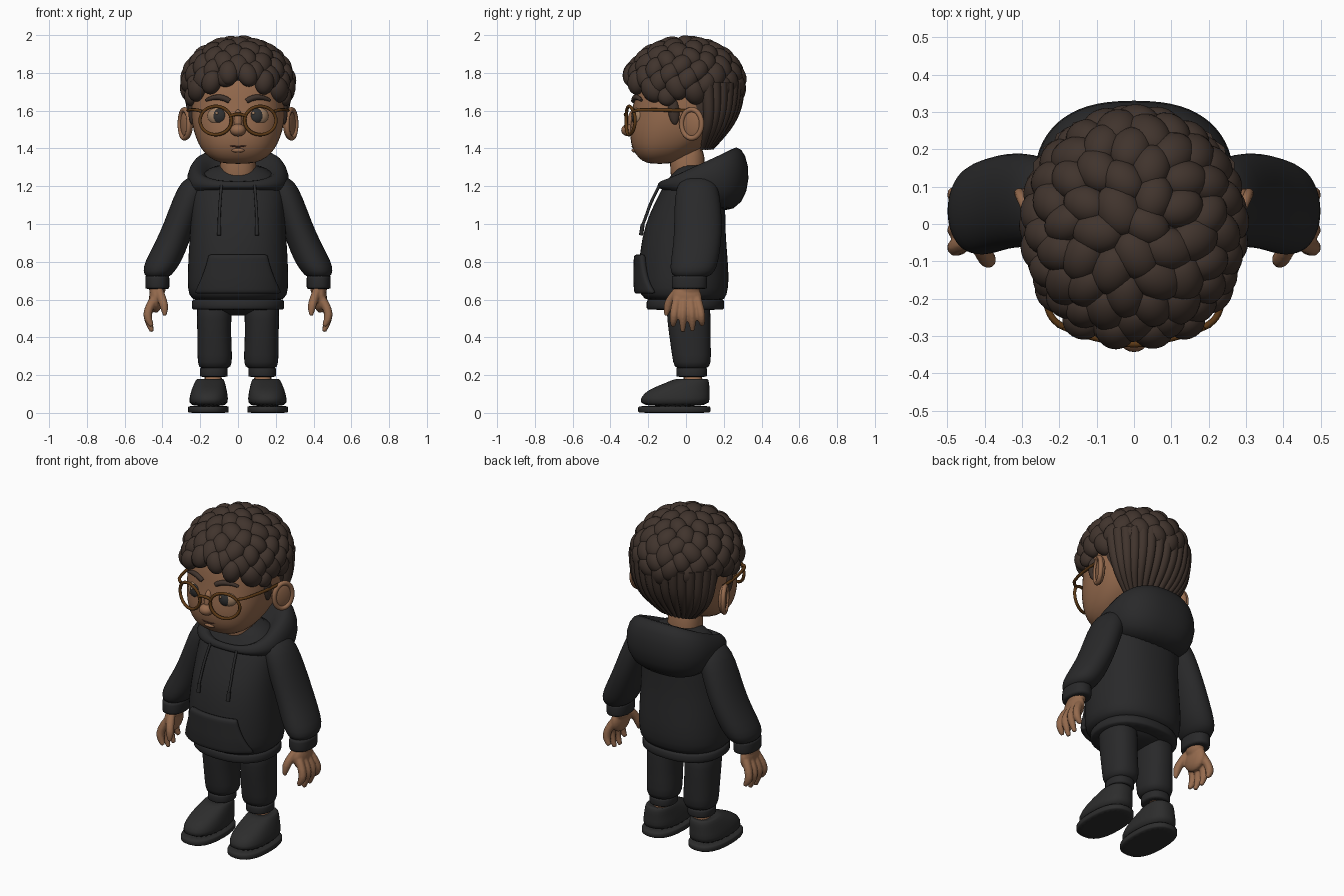
import bpy, bmesh, math, random
from mathutils import Vector, Matrix, Euler

random.seed(4)
if "Cube" in bpy.data.objects:
    bpy.data.objects.remove(bpy.data.objects["Cube"])


def material(name, r, g, b):
    mat = bpy.data.materials.new(name)
    mat.use_nodes = True
    mat.diffuse_color = (r, g, b, 1)
    mat.node_tree.nodes["Principled BSDF"].inputs["Base Color"].default_value = (r, g, b, 1)
    return mat


SKIN = material("skin brown", 0.30, 0.145, 0.075)
HAIR = material("hair dark brown", 0.052, 0.034, 0.026)
CLOTH = material("cloth black", 0.022, 0.022, 0.023)
SHOE = material("shoe black", 0.026, 0.026, 0.026)
FRAME = material("frame amber", 0.11, 0.042, 0.008)
EYE = material("eye tan", 0.36, 0.22, 0.13)
IRIS = material("iris grey", 0.03, 0.03, 0.03)
LIP = material("mouth brown", 0.08, 0.03, 0.02)
SIDES = (("left", 1), ("right", -1))


def finish(name, bm, mat, subsurf=0):
    bmesh.ops.recalc_face_normals(bm, faces=bm.faces)
    mesh = bpy.data.meshes.new(name)
    bm.to_mesh(mesh)
    bm.free()
    mesh.materials.append(mat)
    mesh.shade_smooth()
    ob = bpy.data.objects.new(name, mesh)
    bpy.context.collection.objects.link(ob)
    if subsurf:
        mod = ob.modifiers.new("smooth", "SUBSURF")
        mod.levels = mod.render_levels = subsurf
    return ob


def power(v, p):
    return math.copysign(abs(v) ** (2 / p), v)


# Stack of rounded rings: (z, centre x, centre y, radius x, radius y, tilt)
def loft(name, rings, mat, sx=1, p=2.3, sides=24):
    bm = bmesh.new()
    loops = []
    for z, cx, cy, rx, ry, *tilt in rings:
        loop = []
        for i in range(sides):
            a = math.tau * i / sides
            c, s = power(math.cos(a), p), power(math.sin(a), p)
            loop.append(bm.verts.new((sx * (cx + rx * c), cy + ry * s,
                                      z + (tilt[0] * s if tilt else 0))))
        loops.append(loop)
    for lo, hi in zip(loops, loops[1:]):
        for i in range(sides):
            j = (i + 1) % sides
            bm.faces.new((lo[i], lo[j], hi[j], hi[i]))
    bm.faces.new(loops[0])
    bm.faces.new(loops[-1])
    return finish(name, bm, mat, 1)


def add_ball(bm, loc, scale, rot):
    m = Matrix.Translation(loc) @ rot.to_matrix().to_4x4() @ Matrix.Diagonal((*scale, 1))
    bmesh.ops.create_uvsphere(bm, u_segments=20, v_segments=12, radius=1, matrix=m)


def ball(name, loc, scale, mat, rot=(0, 0, 0)):
    bm = bmesh.new()
    add_ball(bm, loc, scale, Euler(rot))
    return finish(name, bm, mat)


# Round tube through points, with optional radius factors
def tube(name, pts, radius, mat, taper=None, closed=False, sx=1):
    cu = bpy.data.curves.new(name, "CURVE")
    cu.dimensions = "3D"
    cu.bevel_depth, cu.bevel_resolution, cu.use_fill_caps = radius, 2, True
    sp = cu.splines.new("NURBS")
    sp.points.add(len(pts) - 1)
    for i, (x, y, z) in enumerate(pts):
        sp.points[i].co = (sx * x, y, z, 1)
        sp.points[i].radius = taper[i] if taper else 1
    sp.order_u, sp.resolution_u = 3, 5
    sp.use_cyclic_u, sp.use_endpoint_u = closed, not closed
    ob = bpy.data.objects.new(name, cu)
    bpy.context.collection.objects.link(ob)
    bpy.ops.object.select_all(action="DESELECT")
    ob.select_set(True)
    bpy.context.view_layer.objects.active = ob
    bpy.ops.object.convert(target="MESH")
    ob = bpy.context.view_layer.objects.active
    ob.data.materials.clear()
    ob.data.materials.append(mat)
    ob.data.shade_smooth()
    return ob


# Head and neck
loft("neck", [(1.15, 0, 0.01, 0.1, 0.09), (1.28, 0, 0.01, 0.095, 0.09),
              (1.45, 0, 0, 0.1, 0.1)], SKIN)
loft("head", [(1.318, 0, -0.14, 0.06, 0.05), (1.333, 0, -0.14, 0.125, 0.095),
              (1.37, 0, -0.122, 0.175, 0.147), (1.42, 0, -0.09, 0.21, 0.203),
              (1.5, 0, -0.05, 0.24, 0.25), (1.58, 0, -0.03, 0.25, 0.257),
              (1.66, 0, -0.02, 0.25, 0.257), (1.75, 0, -0.015, 0.24, 0.255),
              (1.85, 0, 0, 0.2, 0.22), (1.92, 0, 0, 0.12, 0.13)], SKIN, p=2.4, sides=32)
ball("nose_tip", (0, -0.303, 1.497), (0.042, 0.04, 0.033), SKIN)
ball("nose_bridge", (0, -0.28, 1.545), (0.024, 0.032, 0.065), SKIN, (-0.15, 0, 0))
tube("mouth", [(-0.052, -0.279, 1.416), (0, -0.291, 1.404), (0.052, -0.279, 1.416)],
     0.006, LIP, (0.4, 1, 0.4))
ball("lower_lip", (0, -0.272, 1.39), (0.035, 0.016, 0.012), SKIN)

for side, sx in SIDES:
    ball(side + "_eye", (sx * 0.097, -0.236, 1.57), (0.066, 0.05, 0.056), EYE)
    ball(side + "_iris", (sx * 0.097, -0.263, 1.571), (0.04, 0.027, 0.042), IRIS)
    ball(side + "_eye_glint", (sx * 0.097 - 0.015, -0.285, 1.587), (0.008, 0.005, 0.008), EYE)
    tube(side + "_eyebrow", [(0.045, -0.277, 1.65), (0.1, -0.272, 1.69), (0.17, -0.236, 1.655)],
         0.019, HAIR, (0.7, 1, 0.4), sx=sx)
    # Ears flare outward toward the back
    flare = Vector((0.41, 0.91, 0))
    ball(side + "_ear", (sx * 0.272, 0.035, 1.53), (0.022, 0.066, 0.082), SKIN,
         (0, 0, -0.42 * sx))
    rim = []
    for i in range(12):
        a = math.tau * i / 12
        rim.append(Vector((0.283, 0.03, 1.53)) + flare * 0.06 * math.cos(a)
                   + Vector((0, 0, 0.078)) * math.sin(a))
    tube(side + "_ear_rim", rim, 0.014, SKIN, closed=True, sx=sx)

    # Glasses follow the curve of the face
    ring = []
    for i in range(20):
        a = math.tau * i / 20
        x = 0.118 + 0.084 * math.cos(a)
        ring.append((x, -0.318 + 1.2 * x * x, 1.548 + 0.076 * math.sin(a)))
    tube(side + "_lens_rim", ring, 0.009, FRAME, closed=True, sx=sx)
    tube(side + "_temple", [(0.19, -0.275, 1.597), (0.215, -0.262, 1.603), (0.235, -0.22, 1.605),
                            (0.26, -0.1, 1.603), (0.265, 0.02, 1.6)], 0.009, FRAME, sx=sx)
tube("glasses_bridge", [(-0.045, -0.316, 1.57), (0, -0.327, 1.592), (0.045, -0.316, 1.57)],
     0.009, FRAME)

# Hair: cap, curls on top, combed strands at the nape
ball("hair_cap", (0, 0.01, 1.76), (0.26, 0.27, 0.2), HAIR)
curls = bmesh.new()
centre, radii, count = Vector((0, -0.005, 1.745)), Vector((0.262, 0.28, 0.207)), 125
spots = [(-0.14, -0.26, 1.75), (0.14, -0.26, 1.75), (-0.215, -0.18, 1.71),
         (0.215, -0.18, 1.71), (0.05, -0.285, 1.79), (-0.05, -0.285, 1.80)]
for i in range(count):
    h = 1 - 2 * (i + 0.5) / count
    a = i * math.pi * (3 - math.sqrt(5))
    r = math.sqrt(1 - h * h)
    q = Vector((r * math.cos(a), r * math.sin(a), h))
    spot = centre + q * radii
    if spot.z > 1.69 + 0.09 * max(0, -q.y) ** 2:
        spots.append(spot)
for spot in spots:
    d = Vector(spot) - centre
    normal = Vector([d[k] / radii[k] ** 2 for k in range(3)])
    turn = normal.to_track_quat("Z", "Y") @ Euler((0, 0, random.uniform(-0.7, 0.7))).to_quaternion()
    size = random.uniform(0.92, 1.06)
    add_ball(curls, spot, (0.056 * size, 0.07 * size, 0.048), turn)
finish("hair_curls", curls, HAIR)

nape = [(1.4, 0, 0.075, 0.12, 0.06), (1.47, 0, 0.085, 0.19, 0.105), (1.55, 0, 0.09, 0.235, 0.15),
        (1.65, 0, 0.08, 0.255, 0.195), (1.75, 0, 0.07, 0.26, 0.21)]
loft("nape_hair", nape, HAIR, p=2)
for i in range(15):
    a = math.radians(12 + 156 * i / 14)
    pts = [(rx * math.cos(a), cy + ry * math.sin(a), z) for z, cx, cy, rx, ry in nape]
    tube("nape_strand", pts, 0.033, HAIR, (0.35, 0.6, 0.85, 1, 1))
for side, sx in SIDES:
    ball(side + "_sideburn", (sx * 0.243, -0.065, 1.6), (0.02, 0.03, 0.075), HAIR, (0.1, 0, 0))
    ball(side + "_temple_curl", (sx * 0.25, -0.1, 1.675), (0.035, 0.05, 0.05), HAIR)

# Hooded top
torso = [(0.585, 0, 0, 0.23, 0.2), (0.62, 0, -0.015, 0.265, 0.232), (0.7, 0, -0.01, 0.27, 0.242),
         (0.85, 0, -0.015, 0.264, 0.234), (1, 0, -0.005, 0.252, 0.213), (1.1, 0, 0.02, 0.25, 0.192),
         (1.2, 0, 0.035, 0.245, 0.158), (1.27, 0, 0.05, 0.19, 0.12), (1.32, 0, 0.05, 0.12, 0.09)]
loft("hoodie_body", torso, CLOTH)
loft("hem_band", [(z, 0, -0.003, 0.247, 0.207) for z in (0.545, 0.55, 0.59, 0.61)], CLOTH)
loft("hood", [(1.1, 0, 0.06, 0.19, 0.14, -0.05), (1.145, 0, 0.09, 0.25, 0.215, -0.04),
              (1.215, 0, 0.093, 0.278, 0.248, 0.025), (1.295, 0, 0.085, 0.262, 0.235, 0.078),
              (1.327, 0, 0.07, 0.215, 0.198, 0.093), (1.29, 0, 0.06, 0.17, 0.155, 0.09),
              (1.2, 0, 0.04, 0.11, 0.1, 0.04)], CLOTH, p=2.5, sides=32)


def belly(x, z):
    for lo, hi in zip(torso, torso[1:]):
        if lo[0] <= z <= hi[0]:
            t = (z - lo[0]) / (hi[0] - lo[0])
            cy, rx, ry = (lo[k] + t * (hi[k] - lo[k]) for k in (2, 3, 4))
            return cy - ry * (1 - abs(x / rx) ** 2.3) ** (1 / 2.3)


# Front pocket wraps the belly
bm = bmesh.new()
rows = []
for j in range(9):
    t = j / 8
    z, half = 0.84 - 0.21 * t, 0.155 + 0.075 * t ** 1.4
    xs = [half * (i / 7 - 1) for i in range(15)]
    rows.append([bm.verts.new((x, belly(x, z) - 0.009, z)) for x in xs])
for up, down in zip(rows, rows[1:]):
    for i in range(14):
        bm.faces.new((up[i], down[i], down[i + 1], up[i + 1]))
pocket = finish("front_pocket", bm, CLOTH)
solid = pocket.modifiers.new("thickness", "SOLIDIFY")
solid.thickness, solid.offset = 0.036, 0
pocket.modifiers.new("round", "SUBSURF").levels = 1

for side, sx in SIDES:
    tube(side + "_drawstring", [(0.088, -0.14, 1.205), (0.095, -0.185, 1.12), (0.1, -0.215, 1.03),
                                (0.1, -0.232, 0.99)], 0.008, CLOTH, sx=sx)
    tube(side + "_drawstring_tip", [(0.1, -0.23, 0.995), (0.1, -0.238, 0.94)], 0.011, CLOTH, sx=sx)
    loft(side + "_sleeve", [(1.255, 0.2, 0.06, 0.05, 0.06), (1.225, 0.222, 0.06, 0.078, 0.1),
                            (1.15, 0.255, 0.06, 0.085, 0.122), (1.0, 0.308, 0.065, 0.086, 0.128),
                            (0.9, 0.35, 0.06, 0.09, 0.127), (0.8, 0.396, 0.045, 0.098, 0.127),
                            (0.75, 0.42, 0.035, 0.085, 0.12), (0.71, 0.427, 0.025, 0.06, 0.09)],
         CLOTH, sx, p=2.1)
    loft(side + "_cuff", [(z, 0.427, 0.018, 0.064, 0.094) for z in (0.655, 0.66, 0.72, 0.73)],
         CLOTH, sx)
    # Hand: overlapping parts fused into one skin
    parts = [ball(side + "_hand", (sx * 0.435, 0.005, 0.605), (0.036, 0.08, 0.075), SKIN),
             ball("wrist", (sx * 0.427, 0.015, 0.665), (0.045, 0.062, 0.06), SKIN),
             tube("thumb", [(0.42, -0.04, 0.65), (0.4, -0.085, 0.6), (0.388, -0.1, 0.55),
                            (0.388, -0.105, 0.515)], 0.024, SKIN, (1, 1.05, 0.95, 0.4), sx=sx)]
    for k, tip in enumerate((0.46, 0.43, 0.435, 0.465)):
        y = -0.06 + 0.045 * k
        parts.append(tube("finger", [(0.445, 0.8 * y, 0.6), (0.478, y, 0.55), (0.478, 1.1 * y, 0.49),
                                     (0.455, 1.15 * y, tip)], 0.024, SKIN, (1, 1, 0.95, 0.5), sx=sx))
    bpy.ops.object.select_all(action="DESELECT")
    for part in parts:
        part.select_set(True)
    bpy.context.view_layer.objects.active = parts[0]
    bpy.ops.object.join()
    fuse = parts[0].modifiers.new("fuse", "REMESH")
    fuse.mode, fuse.voxel_size, fuse.use_smooth_shade = "VOXEL", 0.006, True
    soft = parts[0].modifiers.new("soften", "SMOOTH")
    soft.iterations = 3

    # Trousers, ankles and shoes
    loft(side + "_trouser_leg", [(0.62, 0.122, 0.01, 0.1, 0.12), (0.5, 0.128, 0.015, 0.09, 0.117),
                                 (0.35, 0.124, 0.025, 0.09, 0.106), (0.26, 0.122, 0.033, 0.094, 0.102),
                                 (0.228, 0.125, 0.03, 0.076, 0.083)], CLOTH, sx)
    loft(side + "_trouser_cuff", [(z, 0.128, 0.03, 0.074, 0.082) for z in (0.24, 0.235, 0.195, 0.19)],
         CLOTH, sx)
    loft(side + "_ankle", [(0.1, 0.135, 0.04, 0.052, 0.055), (0.22, 0.13, 0.035, 0.055, 0.06)], SKIN, sx)
    loft(side + "_sole", [(z, 0.157, -0.062, 0.109, 0.193) for z in (0, 0.003, 0.033, 0.037)],
         SHOE, sx, p=2.5)
    loft(side + "_shoe", [(0.03, 0.156, -0.061, 0.106, 0.188), (0.08, 0.155, -0.058, 0.103, 0.186),
                          (0.122, 0.153, -0.04, 0.094, 0.165), (0.158, 0.15, 0.008, 0.082, 0.117),
                          (0.188, 0.147, 0.035, 0.07, 0.08), (0.17, 0.145, 0.037, 0.05, 0.055)],
         SHOE, sx, p=2.4)
    for y, z in ((-0.09, 0.152), (-0.135, 0.134)):
        tube(side + "_shoe_strap", [(0.09, y + 0.02, z - 0.03), (0.152, y - 0.012, z + 0.018),
                                    (0.215, y + 0.02, z - 0.03)], 0.011, SHOE, sx=sx)
ball("trouser_seat", (0, 0.01, 0.575), (0.2, 0.14, 0.06), CLOTH)
